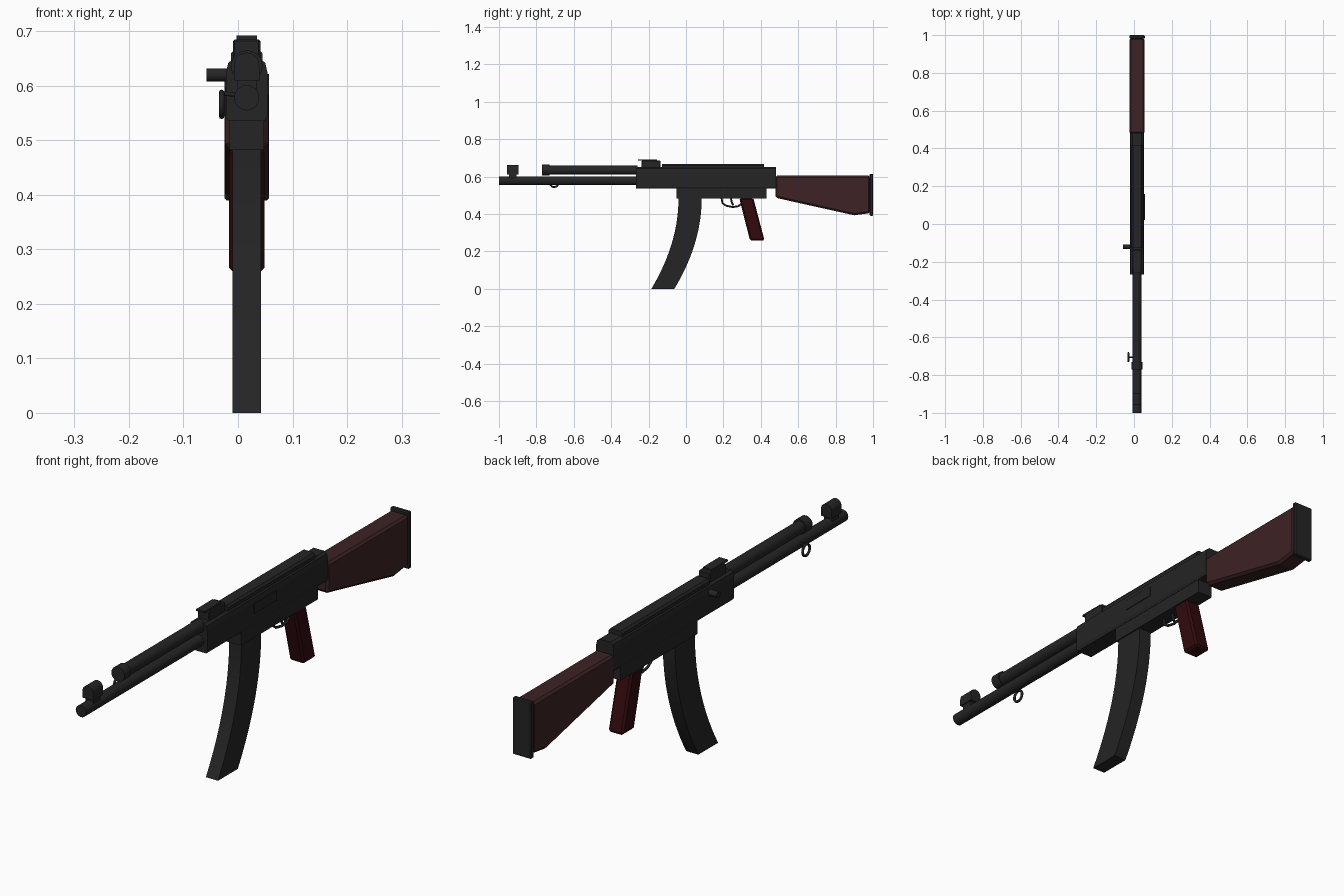
import bpy, bmesh, math
from mathutils import Vector

cube = bpy.data.objects.get("Cube")
if cube:
    bpy.data.objects.remove(cube, do_unlink=True)

CX = 0.016  # centre plane of the rifle


def material(name, rgb):
    m = bpy.data.materials.new(name)
    m.use_nodes = True
    m.diffuse_color = (*rgb, 1)
    m.node_tree.nodes["Principled BSDF"].inputs["Base Color"].default_value = (*rgb, 1)
    return m


STEEL = material("dark steel", (0.018, 0.018, 0.019))
WOOD = material("brown wood", (0.047, 0.016, 0.017))
GRIP = material("dark red grip", (0.032, 0.003, 0.004))


def finish(name, bm, mat, bevel=0, segments=1, smooth=False):
    bmesh.ops.recalc_face_normals(bm, faces=bm.faces)
    mesh = bpy.data.meshes.new(name)
    bm.to_mesh(mesh)
    bm.free()
    mesh.materials.append(mat)
    ob = bpy.data.objects.new(name, mesh)
    bpy.context.collection.objects.link(ob)
    if bevel:
        mod = ob.modifiers.new("edges", "BEVEL")
        mod.width, mod.segments, mod.limit_method = bevel, segments, "ANGLE"
    if smooth:
        bpy.ops.object.select_all(action="DESELECT")
        ob.select_set(True)
        bpy.context.view_layer.objects.active = ob
        bpy.ops.object.shade_smooth_by_angle(angle=math.radians(35))
    return ob


def extrude(name, points, direction, place, mat, **kw):
    """Flat outline swept along a direction; place maps 2D points to 3D."""
    bm = bmesh.new()
    face = bm.faces.new([bm.verts.new(place(*p)) for p in points])
    grown = bmesh.ops.extrude_face_region(bm, geom=[face])["geom"]
    bmesh.ops.translate(bm, vec=direction,
                        verts=[g for g in grown if isinstance(g, bmesh.types.BMVert)])
    return finish(name, bm, mat, **kw)


def side_profile(name, points, width, mat, x=CX, **kw):
    """Side outline in (y, z), given thickness across x."""
    return extrude(name, points, Vector((width, 0, 0)),
                   lambda y, z: (x - width / 2, y, z), mat, **kw)


def front_profile(name, points, y0, y1, mat, **kw):
    """Front outline in (x offset, z), run from y0 to y1."""
    return extrude(name, points, Vector((0, y1 - y0, 0)),
                   lambda x, z: (CX + x, y0, z), mat, **kw)


def box(name, y0, y1, z0, z1, width, mat, x=CX, **kw):
    return side_profile(name, [(y0, z0), (y1, z0), (y1, z1), (y0, z1)], width, mat, x, **kw)


def rod(name, start, end, radius, mat=STEEL, sides=24):
    a, b = Vector(start), Vector(end)
    bm = bmesh.new()
    bmesh.ops.create_cone(bm, cap_ends=True, segments=sides, radius1=radius,
                          radius2=radius, depth=(b - a).length)
    bm.transform((b - a).to_track_quat("Z", "Y").to_matrix().to_4x4())
    bmesh.ops.translate(bm, verts=bm.verts, vec=(a + b) / 2)
    return finish(name, bm, mat, smooth=True)


def wire(name, points, radius, closed=False):
    cu = bpy.data.curves.new(name, "CURVE")
    cu.dimensions, cu.bevel_depth, cu.bevel_resolution = "3D", radius, 2
    cu.use_fill_caps = True
    sp = cu.splines.new("POLY")
    sp.points.add(len(points) - 1)
    for p, co in zip(sp.points, points):
        p.co = (*co, 1)
    sp.use_cyclic_u = closed
    cu.materials.append(STEEL)
    ob = bpy.data.objects.new(name, cu)
    bpy.context.collection.objects.link(ob)


def mirrored(half):
    return half + [(-x, z) for x, z in reversed(half)]


# Receiver with chamfered upper edges, cover and lower housing
front_profile("receiver", mirrored([(0.033, 0.535), (0.038, 0.545), (0.038, 0.625),
                                    (0.034, 0.642), (0.024, 0.65)]), -0.268, 0.482, STEEL)
front_profile("receiver_cover", mirrored([(0.029, 0.645), (0.029, 0.659), (0.022, 0.668)]),
              -0.128, 0.418, STEEL)
box("lower_housing", -0.05, 0.43, 0.482, 0.537, 0.064, STEEL)
box("ejection_plate", 0.02, 0.16, 0.583, 0.622, 0.006, STEEL, x=CX + 0.038)
rod("bolt_handle", (-0.058, -0.12, 0.62), (0, -0.12, 0.62), 0.012)

# Barrel and gas tube
rod("barrel", (CX, -1, 0.578), (CX, -0.26, 0.578), 0.023)
rod("gas_tube", (CX, -0.76, 0.634), (CX, -0.26, 0.634), 0.024)
rod("gas_tube_cap", (CX, -0.77, 0.636), (CX, -0.73, 0.636), 0.029)

# Sights
arch = [(0.023 * math.cos(a), 0.638 + 0.023 * math.sin(a))
        for a in [math.pi * i / 12 for i in range(13)]]
front_profile("front_sight", [(0.023, 0.61)] + arch + [(-0.023, 0.61)],
              -0.958, -0.896, STEEL, smooth=True)
box("front_sight_base", -0.947, -0.907, 0.58, 0.612, 0.036, STEEL)
box("rear_sight_block", -0.238, -0.136, 0.645, 0.685, 0.05, STEEL, bevel=0.003)
box("rear_sight_leaf", -0.257, -0.155, 0.685, 0.692, 0.037, STEEL)

# Sling ring
wire("sling_ring", [(-0.03, -0.705 + 0.022 * math.cos(a), 0.566 + 0.022 * math.sin(a))
                    for a in [math.tau * i / 24 for i in range(24)]], 0.005, True)
rod("sling_ring_pin", (-0.03, -0.705, 0.586), (CX, -0.705, 0.582), 0.004, sides=12)

# Curved magazine, leaning forward towards its foot
steps = [i / 14 for i in range(15)]
leading = [(-0.04 - 0.145 * t * t, 0.485 * (1 - t)) for t in steps]
trailing = [(0.084 - 0.146 * t * t, 0.485 * (1 - t)) for t in reversed(steps)]
side_profile("magazine", leading + trailing, 0.053, STEEL)

# Grip, trigger and guard
side_profile("pistol_grip", [(0.285, 0.485), (0.36, 0.485), (0.42, 0.258), (0.342, 0.258)],
             0.065, GRIP, bevel=0.008)
wire("trigger_guard", [(CX, y, z) for y, z in [(0.19, 0.485), (0.195, 0.458), (0.215, 0.444),
                                               (0.25, 0.437), (0.28, 0.442), (0.305, 0.46)]], 0.005)
wire("trigger", [(CX, 0.24, 0.485), (CX, 0.245, 0.462), (CX, 0.253, 0.446)], 0.005)

# Shoulder stock and butt plate
side_profile("stock", [(0.478, 0.487), (0.478, 0.605), (0.985, 0.605), (0.985, 0.405),
                       (0.9, 0.393)], 0.08, WOOD, bevel=0.009)
box("butt_plate", 0.982, 1, 0.39, 0.615, 0.082, STEEL, bevel=0.004)
